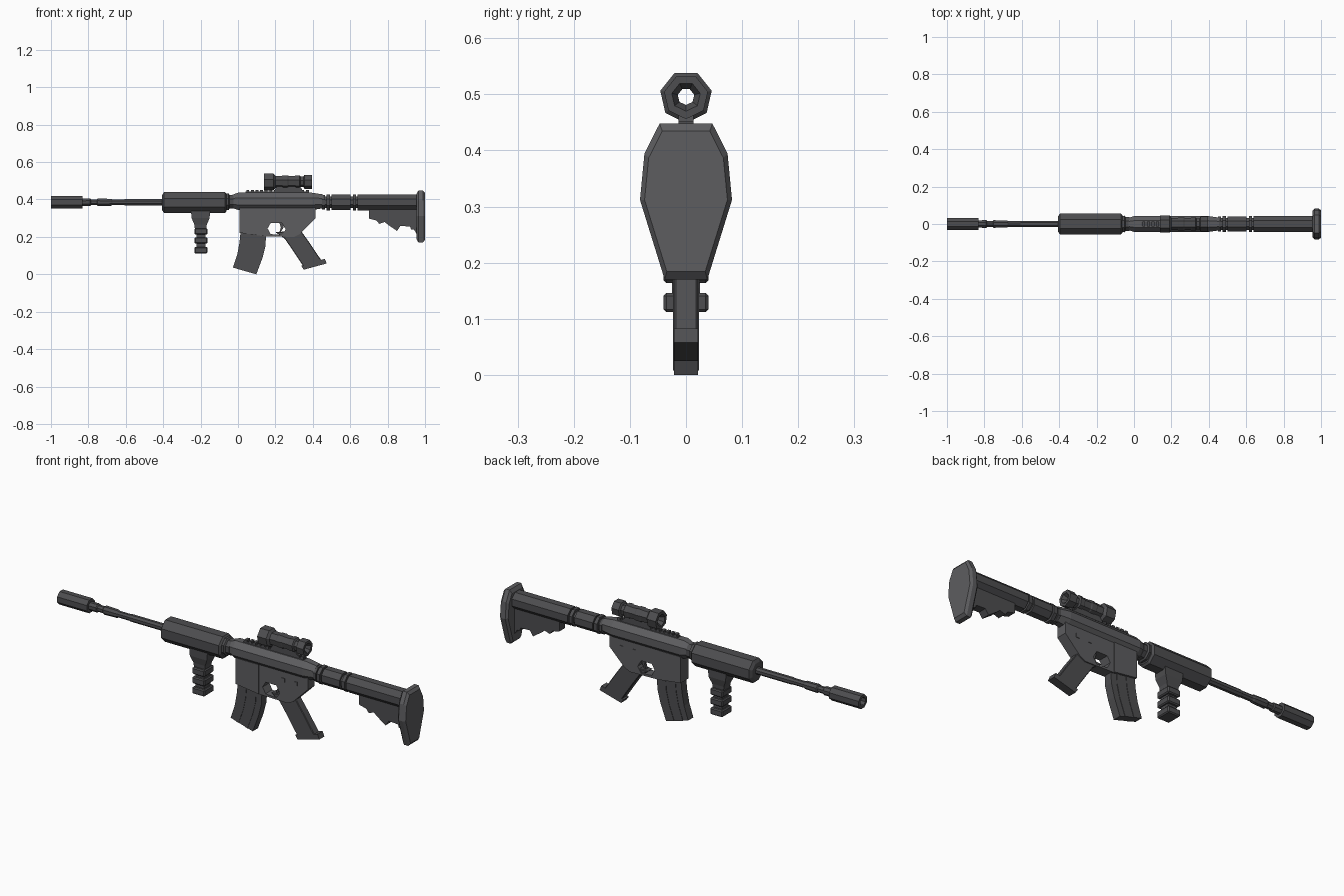
import bpy, bmesh, math
from mathutils import Vector

if "Cube" in bpy.data.objects:
    bpy.data.objects.remove(bpy.data.objects["Cube"])


def loft(name, rings, closed=False):
    """Skin a list of equal-length point rings; cap the ends or join last to first."""
    bm = bmesh.new()
    vs = [[bm.verts.new(p) for p in r] for r in rings]
    n, m = len(rings[0]), len(rings)
    for i in range(m if closed else m - 1):
        a, b = vs[i], vs[(i + 1) % m]
        for j in range(n):
            k = (j + 1) % n
            bm.faces.new((a[j], a[k], b[k], b[j]))
    if not closed:
        bm.faces.new(vs[0])
        bm.faces.new(vs[-1])
    bmesh.ops.recalc_face_normals(bm, faces=bm.faces)
    me = bpy.data.meshes.new(name)
    bm.to_mesh(me)
    bm.free()
    ob = bpy.data.objects.new(name, me)
    bpy.context.collection.objects.link(ob)
    return ob


def turned(name, prof, cz, n=8, closed=False, sy=1.0):
    """Faceted round part along x from (x, radius) pairs, flat side up."""
    off = math.pi / 2 + math.pi / n
    rings = [[(x, r * sy * math.cos(off + 2 * math.pi * i / n),
               cz + r * math.sin(off + 2 * math.pi * i / n)) for i in range(n)] for x, r in prof]
    return loft(name, rings, closed)


def bevel(ob, w):
    if w:
        mod = ob.modifiers.new("bevel", 'BEVEL')
        mod.width, mod.segments, mod.limit_method = w, 1, 'ANGLE'
        mod.angle_limit = math.radians(50)
    return ob


def plate(name, pts, hy, bev=0.0):
    """Side profile (x, z) extruded symmetrically in y."""
    return bevel(loft(name, [[(x, s * hy, z) for x, z in pts] for s in (-1, 1)]), bev)


def box(name, x0, x1, hy, z0, z1, bev=0.0):
    return plate(name, [(x0, z0), (x1, z0), (x1, z1), (x0, z1)], hy, bev)


# muzzle tube with open end, barrel
AX = 0.385
turned("muzzle_tube", [(-1, .022), (-1, .036), (-.832, .036), (-.832, .012), (-.93, .012), (-.93, .022)], AX, closed=True)
turned("barrel", [(-.94, .02), (-.79, .022), (-.785, .017), (-.755, .017), (-.75, .022), (-.68, .02),
                  (-.67, .016), (-.61, .016), (-.605, .018), (-.40, .018)], AX)

# handguard and collar
turned("handguard", [(-.405, .045), (-.395, .061), (-.07, .061), (-.062, .05)], .383)
turned("collar", [(-.07, .046), (-.05, .048), (-.045, .04), (-.025, .04)], .388)

# foregrip: tapered mount and stacked blocks
loft("foregrip_mount", [[(-.2 + sx * hx, sy * hy, z) for sx, sy in ((-1, -1), (1, -1), (1, 1), (-1, 1))]
                        for z, hx, hy in ((.345, .052, .035), (.30, .048, .035), (.265, .033, .027), (.235, .03, .025))])
box("foregrip_core", -.222, -.174, .025, .125, .25)
for i, z in enumerate((.112, .164, .212)):
    box(f"foregrip_block_{i}", -.233, -.163, .040, z, z + .034, .005)

# upper receiver
turned("upper_receiver", [(-.035, .036), (0, .05), (.395, .05), (.455, .04)], .39, sy=.92)

# lower receiver with trigger opening
lower = plate("lower_receiver", [(.012, .365), (.012, .222), (.14, .203), (.30, .2), (.33, .215), (.415, .30), (.415, .365)], .027)
hole = [(.158, .245), (.175, .215), (.235, .21), (.255, .24), (.235, .274), (.175, .274)]
cut = plate("cutter", hole, .2)
cut.hide_render = True
mod = lower.modifiers.new("opening", 'BOOLEAN')
mod.operation, mod.object, mod.solver = 'DIFFERENCE', cut, 'EXACT'
dg = bpy.context.evaluated_depsgraph_get()
opened = bpy.data.meshes.new_from_object(lower.evaluated_get(dg))
lower.modifiers.clear()
lower.data = opened
bpy.data.objects.remove(cut)
plate("magazine_well", [(.008, .355), (.008, .222), (.138, .205), (.138, .355)], .031)
plate("trigger", [(.218, .285), (.24, .285), (.243, .25), (.226, .219), (.22, .222), (.229, .25)], .008)
for i, (x, z) in enumerate(((.275, .312), (.345, .312))):
    box(f"pin_{i}", x - .009, x + .009, .03, z - .01, z + .01)

# curved magazine with ribs
front = [(.015, .24), (.008, .17), (-.004, .105), (-.027, .036)]
back = [(.15, .22), (.147, .15), (.13, .085), (.098, 0)]
plate("magazine", front + back[::-1], .021)
for t in (.3, .7):
    def along(s):
        return [(a[0] + (b[0] - a[0]) * s, a[1] + (b[1] - a[1]) * s) for a, b in zip(front, back)]
    plate(f"magazine_rib_{t}", along(t - .07) + along(t + .07)[::-1], .023)

# pistol grip and its foot
plate("grip", [(.20, .225), (.25, .19), (.285, .14), (.355, .035), (.452, .065), (.385, .165), (.335, .235)], .021, .003)
plate("grip_foot", [(.338, .045), (.352, .025), (.474, .058), (.464, .083)], .021)

# buffer tube with rings
turned("buffer_tube", [(.44, .034), (.66, .034)], AX)
for i, (a, b, r) in enumerate(((.45, .466, .042), (.474, .492, .046), (.50, .602, .044), (.615, .632, .046))):
    turned(f"tube_ring_{i}", [(a, r), (b, r)], AX)

# shoulder stock
turned("stock_tube", [(.64, .046), (.965, .046)], AX)
plate("stock_web", [(.70, .36), (.70, .298), (.74, .288), (.755, .27), (.785, .28), (.80, .266), (.85, .232), (.868, .258),
                    (.92, .256), (.925, .24), (.94, .24), (.965, .20), (.965, .36)], .022)
outline = [(-.047, .448), (-.074, .395), (-.082, .312), (-.038, .17), (.038, .17), (.082, .312), (.074, .395), (.047, .448)]
loft("butt_plate", [[(x, y * s, .312 + (z - .312) * s) for y, z in outline]
                    for x, s in ((.955, .88), (.965, 1), (.988, 1), (1.0, .9))])

# top rail with teeth
box("rail_base", .04, .38, .012, .43, .443)
for i in range(14):
    box(f"rail_tooth_{i}", .045 + i * .0245, .060 + i * .0245, .013, .44, .452)

# hollow sight and mount
turned("sight", [(.14, .03), (.14, .047), (.19, .047), (.20, .034), (.235, .034), (.24, .037), (.265, .037), (.27, .034),
                 (.305, .034), (.31, .037), (.33, .037), (.335, .029), (.35, .029), (.355, .04), (.395, .04), (.395, .026),
                 (.375, .015), (.165, .015)], .496, 7, True)
plate("sight_mount", [(.19, .44), (.35, .44), (.33, .475), (.21, .475)], .013)

# dark metal, slightly lighter receiver and butt
def material(name, v):
    m = bpy.data.materials.new(name)
    m.diffuse_color = (v, v, v * 1.06, 1)
    m.use_nodes = True
    m.node_tree.nodes["Principled BSDF"].inputs["Base Color"].default_value = m.diffuse_color
    return m


dark, mid = material("dark", .075), material("mid", .11)
for ob in bpy.context.collection.objects:
    light = ob.name.startswith(("upper_receiver", "lower_receiver", "magazine_well", "butt", "pin"))
    ob.data.materials.clear()
    ob.data.materials.append(mid if light else dark)
